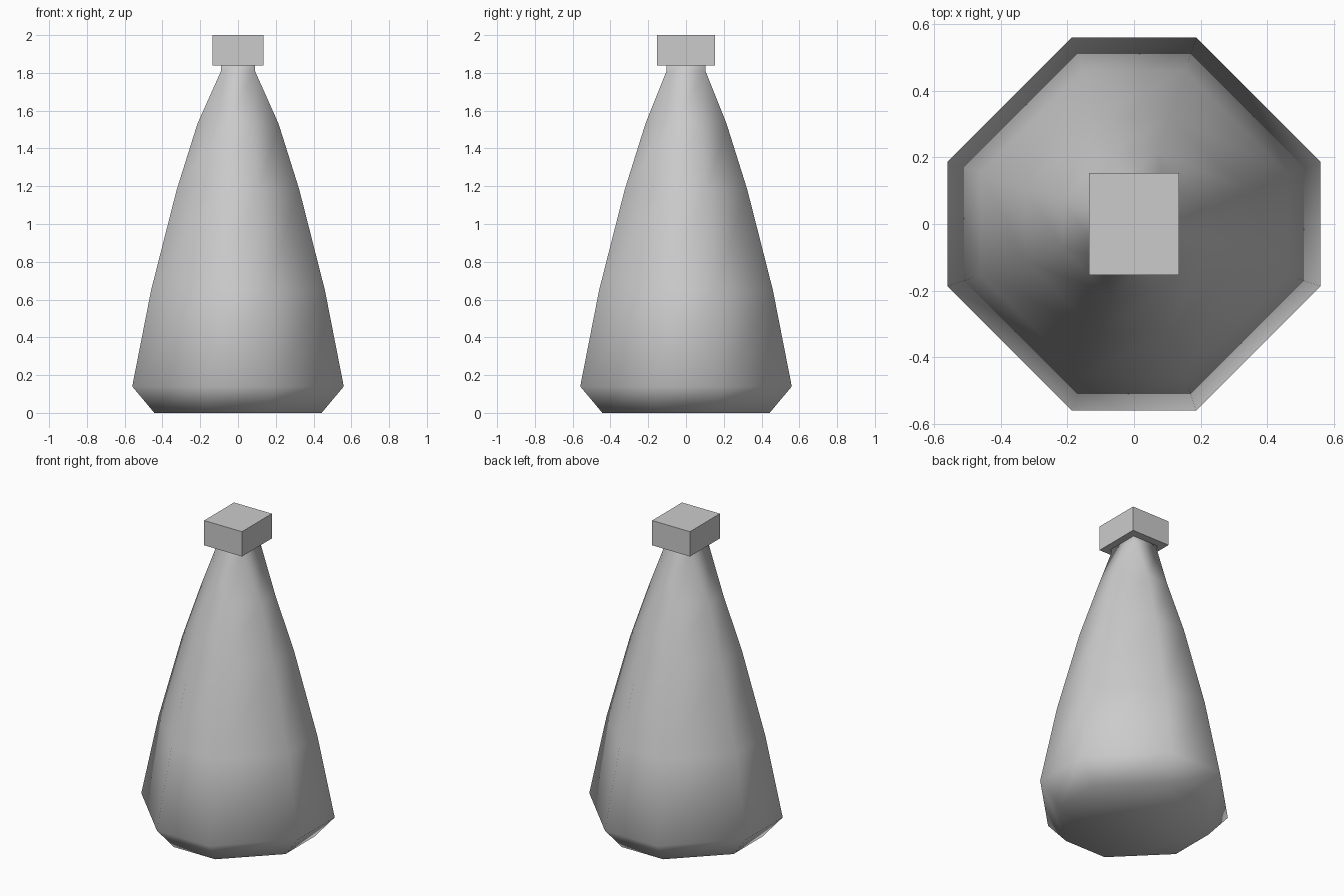
import bpy, bmesh

if "Cube" in bpy.data.objects:
    bpy.data.objects.remove(bpy.data.objects["Cube"])


def ring(bm, hx, hy, z, cut):
    # Rectangle with cut corners; cut = 1 gives a plain rectangle
    pts = [(1, -cut), (1, cut), (cut, 1), (-cut, 1),
           (-1, cut), (-1, -cut), (-cut, -1), (cut, -1)]
    return [bm.verts.new((x * hx, y * hy, z)) for x, y in pts]


def finish(bm, name, smooth):
    bmesh.ops.remove_doubles(bm, verts=bm.verts, dist=0.0005)
    bmesh.ops.recalc_face_normals(bm, faces=bm.faces)
    for f in bm.faces:
        f.smooth = smooth
    mesh = bpy.data.meshes.new(name)
    bm.to_mesh(mesh)
    bm.free()
    ob = bpy.data.objects.new(name, mesh)
    bpy.context.collection.objects.link(ob)
    return ob


# Body: eight-sided tapering bottle closing to a small rectangular neck
# half width x, half width y, height, corner cut
profile = [(0.443, 0.443, 0.0, 1 / 3), (0.56, 0.56, 0.14, 1 / 3),
           (0.46, 0.46, 0.65, 1 / 3), (0.325, 0.325, 1.18, 1 / 3),
           (0.215, 0.215, 1.53, 1 / 3), (0.09, 0.103, 1.81, 1),
           (0.09, 0.103, 1.85, 1)]
bm = bmesh.new()
rings = [ring(bm, *p) for p in profile]
for low, high in zip(rings, rings[1:]):
    for i in range(8):
        j = (i + 1) % 8
        bm.faces.new((low[i], low[j], high[j], high[i]))
bm.faces.new(rings[0][::-1])
bm.faces.new(rings[-1])
finish(bm, "bottle_body", True)

# Cap: plain flat-faced block
bm = bmesh.new()
bmesh.ops.create_cube(bm, size=1)
bmesh.ops.scale(bm, vec=(0.27, 0.305, 0.16), verts=bm.verts)
cap = finish(bm, "cap", False)
cap.location.z = 1.92
